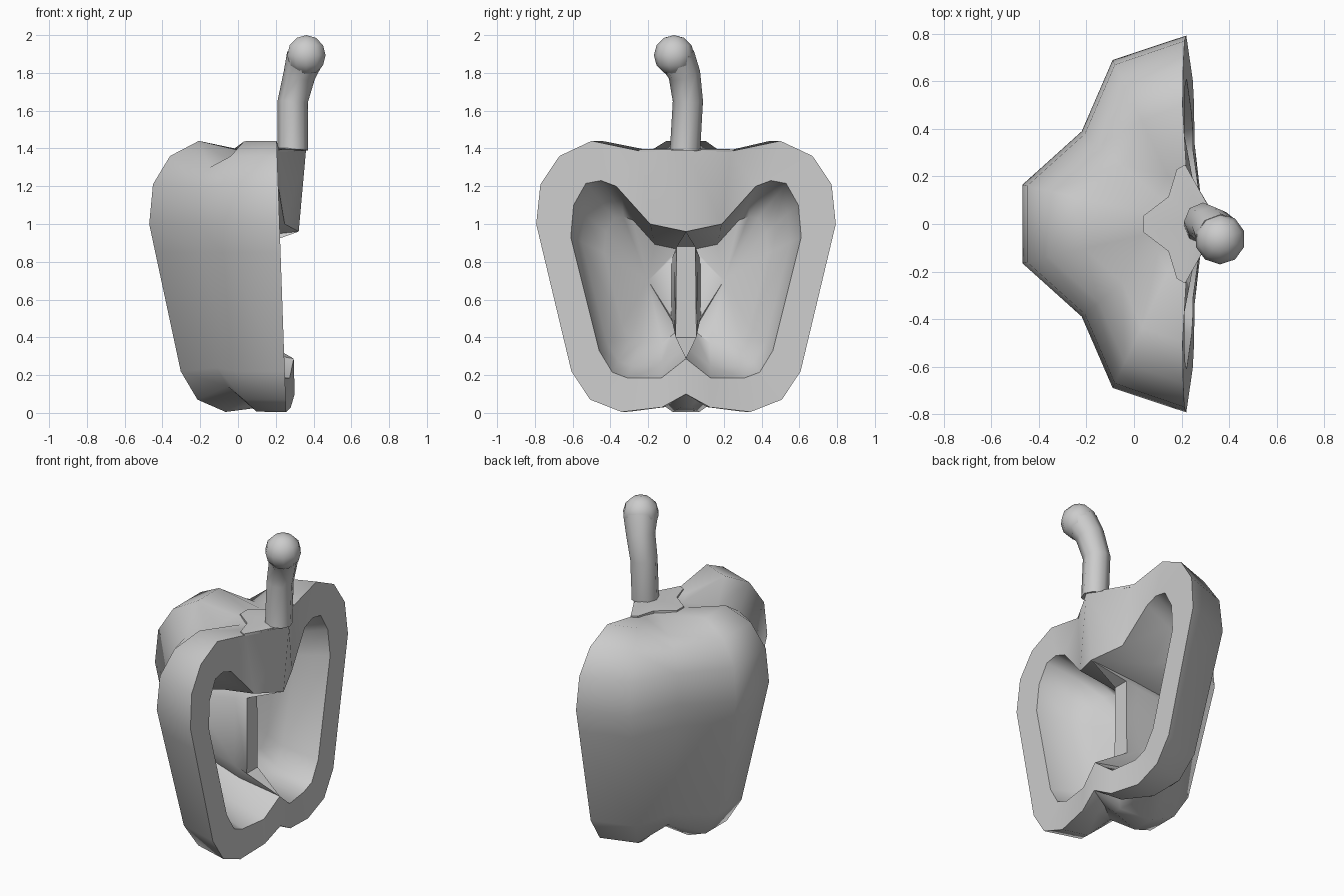
import bpy, bmesh, math
from mathutils import Vector

if "Cube" in bpy.data.objects:
    bpy.data.objects.remove(bpy.data.objects["Cube"])

GREY = (0.6, 0.6, 0.6, 1)
mat = bpy.data.materials.new("plain grey")
mat.use_nodes = True
mat.diffuse_color = GREY
mat.node_tree.nodes["Principled BSDF"].inputs["Base Color"].default_value = GREY


def finish(bm, name, angle=35):
    bmesh.ops.remove_doubles(bm, verts=bm.verts, dist=0.0005)
    bmesh.ops.recalc_face_normals(bm, faces=bm.faces)
    mesh = bpy.data.meshes.new(name)
    bm.to_mesh(mesh)
    bm.free()
    mesh.materials.append(mat)
    obj = bpy.data.objects.new(name, mesh)
    bpy.context.collection.objects.link(obj)
    bpy.ops.object.select_all(action="DESELECT")
    obj.select_set(True)
    bpy.context.view_layer.objects.active = obj
    bpy.ops.object.shade_smooth_by_angle(angle=math.radians(angle))


def bridge(bm, a, b, closed=False):
    n = len(a)
    for i in range(n if closed else n - 1):
        j = (i + 1) % n
        bm.faces.new((a[i], a[j], b[j], b[i]))


def fan(bm, ring, tip, closed=False):
    n = len(ring)
    for i in range(n if closed else n - 1):
        bm.faces.new((ring[i], ring[(i + 1) % n], tip))


def cut_x(y, z):
    """Depth of the slightly tilted sliced face, swelling toward the core."""
    swell = 0.155 if z > 1.1 else 0.1 if z > 0.8 else 0.05
    return 0.255 - 0.035 * z + swell * max(0, 1 - abs(y) / 0.26)


def back_x(y, z):
    """Depth of the chamber's back wall, following the outer skin."""
    return 0.24 - 0.59 * min(0.97, 0.68 + 0.32 * z) + 0.64 * y


# Lobed outline from above (half), crease depth at each point
outline = [(0.22, 0.793, 0), (-0.09, 0.69, 0.02), (-0.22, 0.39, 1), (-0.47, 0.165, 0)]
outline += [(x, -y, c) for x, y, c in reversed(outline)]
# Rings from stem socket to base: scale, height, crease offset
rings = [(0.3, 1.385, -0.01), (0.63, 1.44, -0.1), (0.845, 1.36, -0.06), (0.972, 1.21, -0.02),
         (1, 1.0, 0), (0.955, 0.85, 0), (0.765, 0.22, 0.02), (0.64, 0.07, 0.07),
         (0.43, 0.005, 0.07), (0.16, 0.03, 0.04)]
# Cavity mouth (half), matched to the outer edge of the slice
mouth = [(0, 0.96), (0.19, 1.0), (0.37, 1.2), (0.45, 1.23), (0.53, 1.215), (0.595, 1.1),
         (0.61, 0.93), (0.46, 0.33), (0.39, 0.215), (0.31, 0.185), (0.13, 0.185), (0, 0.287)]

# Body: outer skin
bm = bmesh.new()
skin = []
for s, z, dz in rings:
    row = []
    for i, (x, y, crease) in enumerate(outline):
        px = cut_x(s * y, z) if i in (0, len(outline) - 1) else 0.24 + s * (x - 0.24)
        row.append(bm.verts.new((px, s * y, z + dz * crease)))
    skin.append(row)
for a, b in zip(skin, skin[1:]):
    bridge(bm, a, b)
top = bm.verts.new((0.36, 0, 1.39))
base = bm.verts.new((0.3, 0, 0.1))
fan(bm, skin[0], top)
fan(bm, skin[-1], base)

# Body: sliced face, two hollow chambers and the recessed rib between them
rib = {}
for side in (1, -1):
    edge = [top] + [r[0 if side > 0 else -1] for r in skin] + [base]
    lip = [bm.verts.new((cut_x(y, z), side * y, z)) for y, z in mouth]
    bridge(bm, edge, lip)
    rib[side] = [bm.verts.new((0.1, side * y, z)) for y, z in ((0.055, 0.4), (0.05, 0.88))]
    loop = lip + rib[side]
    prev = loop
    for shrink, depth in ((0.88, lambda y, z: 0.02), (0.64, back_x)):
        ring = []
        for v in loop:
            y = 0.12 + (abs(v.co.y) - 0.12) * shrink
            z = 0.7 + (v.co.z - 0.7) * shrink
            ring.append(bm.verts.new((depth(y, z), side * y, z)))
        bridge(bm, prev, ring, True)
        prev = ring
    fan(bm, prev, bm.verts.new((-0.21, side * 0.2, 0.7)), True)
    rib[side] = [lip[-1]] + rib[side] + [lip[0]]
a, b = rib[1], rib[-1]
bm.faces.new((a[1], a[2], b[2], b[1]))
bm.faces.new((a[0], a[1], b[1]))
bm.faces.new((a[3], a[2], b[2]))
finish(bm, "pepper_half", 56)

# Calyx: thin star-shaped cap around the stem
bm = bmesh.new()
half = [(0.305, 0.09), (0.215, 0.25), (0.18, 0.23), (0.145, 0.115), (0.04, 0.035)]
star = half + [(x, -y) for x, y in reversed(half)]
low = [bm.verts.new((x, y, 1.38)) for x, y in star]
high = [bm.verts.new((x, y, 1.395)) for x, y in star]
bridge(bm, low, high, True)
fan(bm, high, bm.verts.new((0.28, 0, 1.405)), True)
bm.faces.new(low)
finish(bm, "calyx")

# Stem: bent eight-sided tube
bm = bmesh.new()
path = [Vector(p) for p in ((0.29, -0.005, 1.39), (0.29, 0.01, 1.65), (0.325, -0.008, 1.79), (0.355, -0.05, 1.88))]
tube = []
for i, (p, r) in enumerate(zip(path, (0.08, 0.08, 0.085, 0.1))):
    t = path[min(i + 1, len(path) - 1)] - path[max(i - 1, 0)]
    u = Vector((0, 1, 0)).cross(t).normalized()
    w = t.cross(u).normalized()
    tube.append([bm.verts.new(p + r * (math.cos(k) * u + math.sin(k) * w))
                 for k in (math.tau * j / 8 for j in range(8))])
for a, b in zip(tube, tube[1:]):
    bridge(bm, a, b, True)
bm.faces.new(tube[0])
bm.faces.new(tube[-1])
finish(bm, "stem", 50)

# Stem tip: rounded knob
bm = bmesh.new()
bmesh.ops.create_uvsphere(bm, u_segments=10, v_segments=6, radius=0.107)
bmesh.ops.translate(bm, verts=bm.verts, vec=(0.362, -0.063, 1.893))
finish(bm, "stem_tip", 60)
